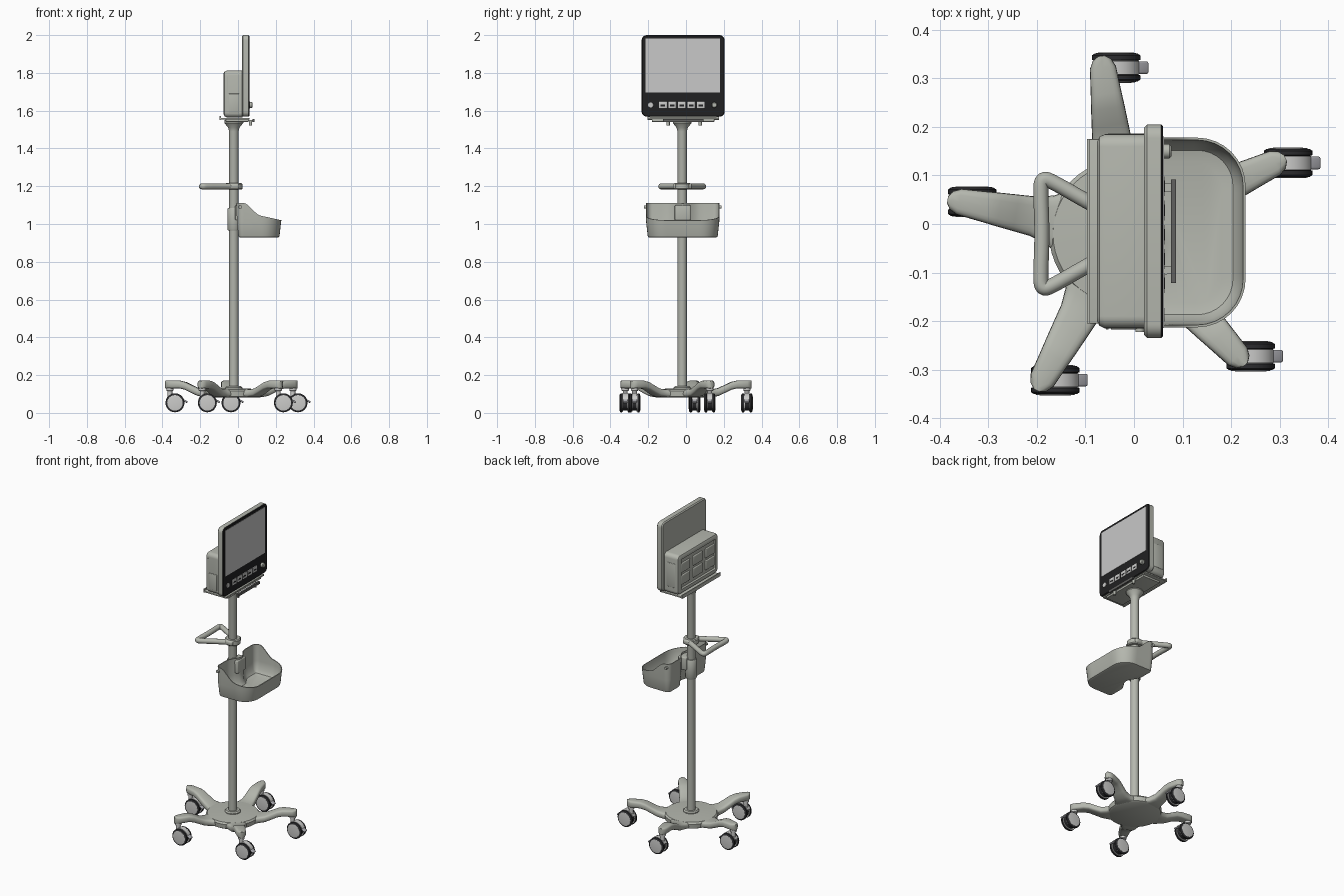
import bpy, bmesh, math
from mathutils import Vector, Matrix

if "Cube" in bpy.data.objects:
    bpy.data.objects.remove(bpy.data.objects["Cube"])

def material(name, r, g, b):
    m = bpy.data.materials.new(name)
    m.use_nodes = True
    m.diffuse_color = (r, g, b, 1)
    m.node_tree.nodes["Principled BSDF"].inputs["Base Color"].default_value = (r, g, b, 1)
    return m

BODY = material("warm grey", 0.46, 0.475, 0.425)
BLACK = material("bezel black", 0.015, 0.015, 0.016)
GLASS = material("screen silver", 0.58, 0.58, 0.58)
PALE = material("pale grey", 0.6, 0.6, 0.59)
TYRE = material("tyre black", 0.025, 0.025, 0.028)
PEDAL = material("pedal grey", 0.4, 0.4, 0.43)
DARK = material("dark grey", 0.12, 0.12, 0.115)
CX, CY = -0.022, -0.02  # pole axis

def finish(obj, angle=35):
    bpy.ops.object.select_all(action='DESELECT')
    obj.select_set(True)
    bpy.context.view_layer.objects.active = obj
    bpy.ops.object.shade_smooth_by_angle(angle=math.radians(angle))
    return obj

def add(name, bm, *mats):
    bmesh.ops.recalc_face_normals(bm, faces=bm.faces)
    mesh = bpy.data.meshes.new(name)
    bm.to_mesh(mesh)
    bm.free()
    for m in mats:
        mesh.materials.append(m)
    obj = bpy.data.objects.new(name, mesh)
    bpy.context.collection.objects.link(obj)
    return finish(obj)

def box(name, x, y, z, mat, bevel=0.0, tilt=0.0):
    lo, hi = Vector((x[0], y[0], z[0])), Vector((x[1], y[1], z[1]))
    bm = bmesh.new()
    bmesh.ops.create_cube(bm, size=1)
    bmesh.ops.scale(bm, vec=hi - lo, verts=bm.verts)
    if bevel:
        bmesh.ops.bevel(bm, geom=bm.edges[:], offset=bevel, segments=3, profile=0.5, affect='EDGES')
    bmesh.ops.rotate(bm, matrix=Matrix.Rotation(tilt, 3, 'Y'), verts=bm.verts)
    bmesh.ops.translate(bm, vec=(lo + hi) / 2, verts=bm.verts)
    return add(name, bm, mat)

def loft(name, rings, *mats, rule=None):
    bm = bmesh.new()
    vs = [[bm.verts.new(p) for p in ring] for ring in rings]
    n = len(vs[0])
    for a, b in zip(vs, vs[1:]):
        for i in range(n):
            bm.faces.new((a[i], a[(i + 1) % n], b[(i + 1) % n], b[i]))
    bm.faces.new(vs[0])
    bm.faces.new(vs[-1])
    if rule:
        for f in bm.faces:
            f.material_index = rule(f.calc_center_median())
    return add(name, bm, *mats)

def lathe(name, profile, center, mat, axis='Z', seg=32):
    """Stack of circles; profile is (radius, offset along axis)."""
    rings = []
    for r, h in profile:
        ring = []
        for i in range(seg):
            a = 2 * math.pi * i / seg
            c, s = r * math.cos(a), r * math.sin(a)
            p = {'Z': (c, s, h), 'Y': (c, h, s), 'X': (h, c, s)}[axis]
            ring.append(Vector(p) + Vector(center))
        rings.append(ring)
    return loft(name, rings, mat)

def rounded(u0, u1, v0, v1, radii, seg=6, edge=1):
    """Rounded rectangle outline, every straight edge split into equal steps."""
    corners = [(u0, v0, 1, 1), (u1, v0, -1, 1), (u1, v1, -1, -1), (u0, v1, 1, -1)]
    pts = []
    for k, ((u, v, su, sv), r) in enumerate(zip(corners, radii)):
        for i in range(seg + 1):
            a = math.pi + (k + i / seg) * math.pi / 2
            pts.append((u + su * r + r * math.cos(a), v + sv * r + r * math.sin(a)))
    out = []
    for i, p in enumerate(pts):
        q = pts[(i + 1) % len(pts)]
        steps = edge if i % (seg + 1) == seg else 1
        out += [(p[0] + (q[0] - p[0]) * t / steps, p[1] + (q[1] - p[1]) * t / steps) for t in range(steps)]
    return out

# Base hub, collar and pole with flared head
lathe("base_hub", [(0.14, 0.082), (0.15, 0.088), (0.153, 0.115), (0.145, 0.125), (0.05, 0.13)], (CX, CY, 0), BODY, seg=48)
lathe("pole_collar", [(0.045, 0.12), (0.045, 0.135), (0.038, 0.142)], (CX, CY, 0), BODY)
lathe("pole", [(0.025, 0.12), (0.025, 1.49), (0.03, 1.51), (0.05, 1.535), (0.05, 1.55)], (CX, CY, 0), BODY)

# Five legs, each with a twin wheel caster
leg_sections = [(0.06, 0.09, 0.104), (0.125, 0.068, 0.104), (0.155, 0.05, 0.104), (0.19, 0.041, 0.11),
                (0.225, 0.038, 0.126), (0.26, 0.035, 0.143), (0.29, 0.032, 0.15),
                (0.345, 0.027, 0.15), (0.361, 0.019, 0.15), (0.369, 0.007, 0.15)]

def soft(t):
    return math.copysign(abs(t) ** 0.55, t)

for k in range(5):
    ang = math.radians(25 + 72 * k)
    turn = Matrix.Translation((CX, CY, 0)) @ Matrix.Rotation(ang, 4, 'Z')
    rings = [[turn @ Vector((r, w * soft(math.cos(t)), zc + 0.021 * soft(math.sin(t))))
              for t in (2 * math.pi * i / 20 for i in range(20))] for r, w, zc in leg_sections]
    loft(f"leg_{k + 1}", rings, BODY)

    tip = turn @ Vector((0.345, 0, 0))
    wx, wy = tip.x + 0.027, tip.y
    lathe(f"caster_stem_{k + 1}", [(0.013, 0.08), (0.013, 0.115), (0.019, 0.118), (0.019, 0.135)], (tip.x, wy, 0), PALE, seg=16)
    lathe(f"caster_core_{k + 1}", [(0.04, -0.013), (0.04, 0.013)], (wx, wy, 0.053), TYRE, 'Y', 24)
    hood = [(0.051 * math.cos(a), 0.051 * math.sin(a)) for a in (math.pi * (0.12 + 0.76 * i / 12) for i in range(13))]
    loft(f"caster_hood_{k + 1}", [[(wx + u, wy + s, 0.053 + v) for u, v in hood] for s in (-0.014, 0.014)], PALE)
    box(f"brake_pedal_{k + 1}", (wx + 0.03, wx + 0.068), (wy - 0.013, wy + 0.013), (0.06, 0.07), PEDAL, 0.004, 0.5)
    for side, label in ((-1, "right"), (1, "left")):
        lathe(f"inner_rim_{k + 1}_{label}", [(0.046, 0.011 * side), (0.046, 0.016 * side)], (wx, wy, 0.053), PALE, 'Y', 28)
        lathe(f"tyre_{k + 1}_{label}",
              [(0.045, 0.0145 * side), (0.05, 0.016 * side), (0.05, 0.025 * side), (0.044, 0.029 * side)],
              (wx, wy, 0.053), TYRE, 'Y', 28)
        lathe(f"wheel_cap_{k + 1}_{label}",
              [(0.041, 0.02 * side), (0.041, 0.03 * side), (0.03, 0.0315 * side)], (wx, wy, 0.053), PALE, 'Y', 28)

# Basket: open D-shaped tub, hollowed at the back around the pole
def rim(x):
    t = min(max((x - 0.025) / 0.1, 0), 1)
    return 1.112 - 0.068 * t * t * (3 - 2 * t) - 0.22 * max(x - 0.12, 0)

def basket_ring(inset, z=None):
    ring = []
    rb, rf = max(0.035 - inset, 0.01), max(0.1 - inset, 0.03)
    for x, y in rounded(-0.008 + inset, 0.23 - inset, -0.213 + inset, 0.178 - inset, (rb, rf, rf, rb), 8, 14):
        off = abs(y + 0.018)
        if x < 0.02 + inset and off < 0.09:
            x += 0.02 * (1 + math.cos(math.pi * off / 0.09))
        ring.append((x, y, rim(x) if z is None else z))
    return ring

loft("basket", [basket_ring(0.02, 0.928), basket_ring(0.013, 0.931), basket_ring(0.01, 0.938),
                basket_ring(0.002, 1.01), basket_ring(0), basket_ring(0.005),
                basket_ring(0.007, 1.01), basket_ring(0.013, 0.96), basket_ring(0.026, 0.942),
                basket_ring(0.05, 0.936)], BODY)
lathe("basket_clamp", [(0.03, 0.965), (0.034, 0.972), (0.034, 1.078), (0.03, 1.085)], (CX, CY, 0), BODY)
box("basket_bracket", (-0.015, 0.04), (-0.06, 0.024), (1.02, 1.1), BODY, 0.006)
for name, y in (("hook_left", 0.18), ("hook_right", -0.216)):
    lathe(name, [(0.009, -0.007), (0.009, 0.007)], (0.012, y, 1.09), BODY, 'Y', 16)

# Push handle: a bent tube clamped to the pole
half = [(-0.03, 0.03), (-0.1, 0.068), (-0.16, 0.103), (-0.192, 0.118), (-0.192, 0.07), (-0.19, 0.03)]
path = half + [(x, -d) for x, d in reversed(half)]
curve = bpy.data.curves.new("push_handle", 'CURVE')
curve.dimensions = '3D'
curve.bevel_depth, curve.bevel_resolution, curve.use_fill_caps = 0.0155, 4, True
spline = curve.splines.new('NURBS')
spline.points.add(len(path) - 1)
for p, (x, d) in zip(spline.points, path):
    p.co = (x, CY + d, 1.199, 1)
spline.use_endpoint_u, spline.order_u, spline.resolution_u = True, 3, 6
curve.materials.append(BODY)
handle = bpy.data.objects.new("push_handle", curve)
bpy.context.collection.objects.link(handle)
bpy.ops.object.select_all(action='DESELECT')
handle.select_set(True)
bpy.context.view_layer.objects.active = handle
bpy.ops.object.convert(target='MESH')
finish(bpy.context.view_layer.objects.active)
lathe("handle_clamp", [(0.04, 1.182), (0.045, 1.187), (0.045, 1.212), (0.04, 1.217)], (CX, CY, 0), BODY)
box("handle_crossbar", (-0.05, 0.005), (-0.07, 0.03), (1.185, 1.215), BODY, 0.01)

# Mounting tray under the monitor, with a front stop bar
box("tray", (-0.095, 0.06), (-0.205, 0.175), (1.553, 1.562), BODY, 0.002)
box("tray_rail", (-0.065, 0.055), (-0.18, 0.15), (1.541, 1.554), BODY, 0.002)
box("tray_stop_bar", (0.076, 0.087), (-0.122, 0.092), (1.54, 1.556), DARK)
for i, y in enumerate((-0.095, 0.075)):
    box(f"stop_bar_arm_{i + 1}", (0.05, 0.08), (y - 0.008, y + 0.008), (1.543, 1.55), BODY)
    lathe(f"tray_screw_{i + 1}", [(0.009, 1.522), (0.009, 1.55)], (0.066, y, 0), BODY, seg=16)
box("tray_back_lip", (-0.097, -0.091), (-0.205, 0.175), (1.55, 1.572), BODY)

# Monitor electronics housing with a recessed back and raised port covers
def housing_ring(x, d):
    return [(x, y, z) for y, z in rounded(-0.215 + d, 0.185 - d, 1.565 + d, 1.812 - d, [max(0.025 - d, 0.006)] * 4)]

loft("housing", [housing_ring(0.025, 0), housing_ring(-0.06, 0), housing_ring(-0.071, 0.005),
                 housing_ring(-0.076, 0.015), housing_ring(-0.076, 0.03), housing_ring(-0.068, 0.036)], BODY)
for i in range(3):
    y = -0.137 + 0.122 * i
    for j in range(2):
        z = 1.651 + 0.075 * j
        box(f"rear_port_{i + 1}_{j + 1}", (-0.075, -0.06), (y - 0.045, y + 0.045), (z - 0.03, z + 0.03), BODY, 0.005)
box("side_panel_left", (-0.055, 0.005), (0.18, 0.187), (1.61, 1.76), BODY, 0.003)
box("side_rib_right", (-0.058, -0.053), (-0.2175, -0.21), (1.69, 1.78), BODY)
box("side_door_right", (-0.048, 0.005), (-0.2175, -0.21), (1.59, 1.69), BODY, 0.002)

# Flat monitor: grey shell, black front
def shell_ring(x, d):
    return [(x, y, z) for y, z in rounded(-0.235 + d, 0.205 - d, 1.568 + d, 2.0 - d, [0.028 - d] * 4)]

loft("monitor", [shell_ring(0.021, 0.006), shell_ring(0.027, 0), shell_ring(0.056, 0), shell_ring(0.06, 0.004)],
     BODY, BLACK, rule=lambda c: int(c.x > 0.057))
box("screen", (0.055, 0.062), (-0.214, 0.18), (1.695, 1.982), GLASS)

# Front controls
for i in range(5):
    y = -0.122 + 0.05 * i
    box(f"button_{i + 1}", (0.056, 0.063), (y - 0.021, y + 0.021), (1.612, 1.648), PALE, 0.002)
    box(f"button_mark_{i + 1}", (0.062, 0.0637), (y - 0.012, y + 0.012), (1.623, 1.632), BLACK)
lathe("control_knob", [(0.015, 0.058), (0.015, 0.073), (0.011, 0.077)], (0, 0.15, 1.63), BODY, 'X', 24)
lathe("power_button", [(0.015, 0.058), (0.014, 0.063)], (0, -0.187, 1.63), PALE, 'X', 20)
